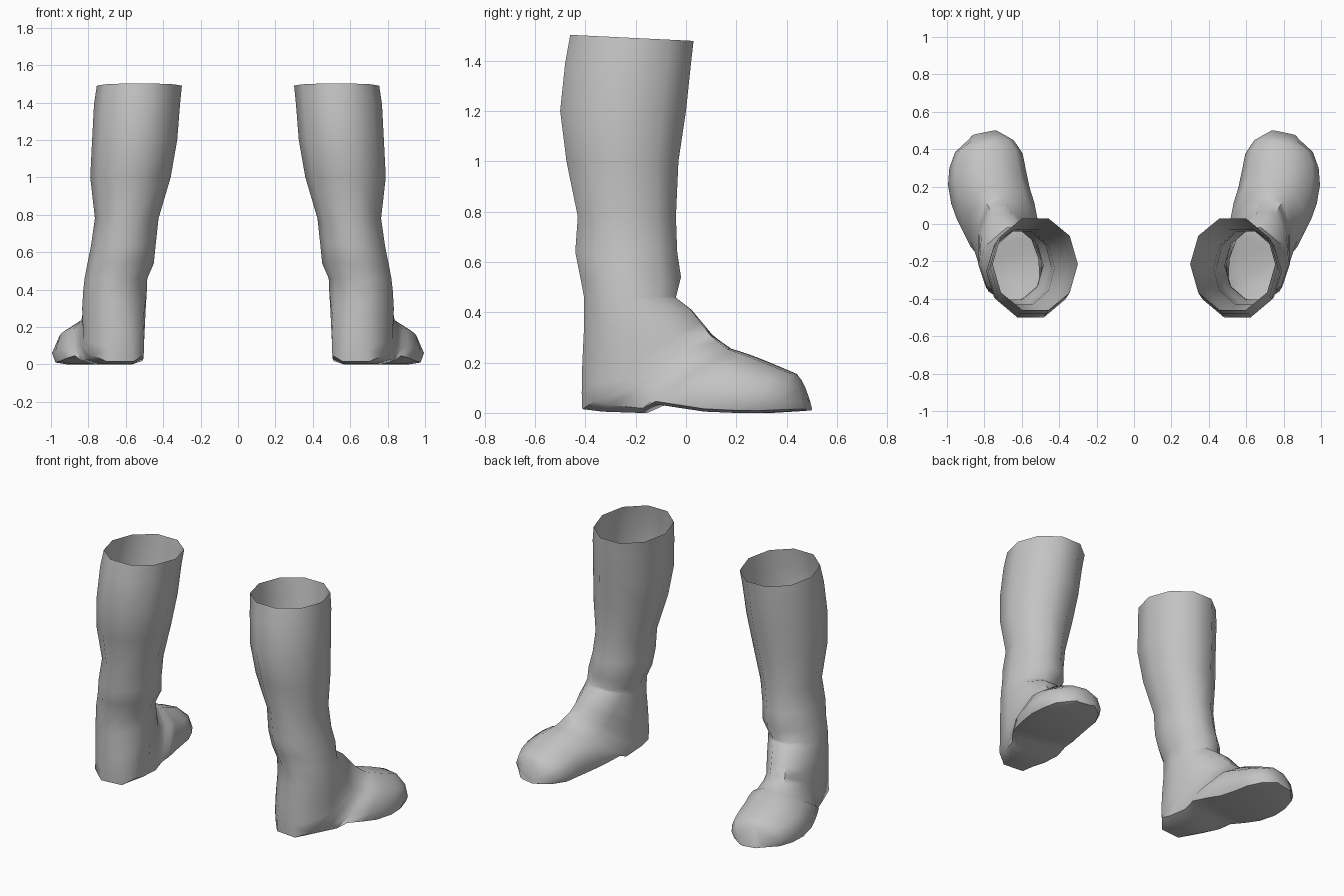
import bpy
import bmesh
import math
from mathutils import Vector

SIDES = 10

# Shaft levels: height, back y, front y, inner x, outer x
SHAFT = [
    (1.49, -.46, .03, .30, .755),
    (1.39, -.48, .02, .31, .77),
    (1.2, -.5, .0, .325, .78),
    (1.0, -.475, -.03, .36, .79),
    (.78, -.43, -.04, .425, .765),
    (.64, -.44, -.035, .44, .785),
    (.54, -.42, -.02, .45, .805),
    (.46, -.405, -.04, .485, .82),
]

# Foot sections fanning from ankle to toe:
# sole y, sole z, upper y, upper z, sole x, upper x, half width
FOOT = [
    (-.405, .34, -.03, .45, .655, .66, .17),
    (-.41, .2, .02, .41, .64, .69, .17),
    (-.41, .08, .06, .36, .63, .71, .165),
    (-.405, .015, .1, .31, .63, .73, .16),
    (-.32, .005, .13, .285, .64, .745, .165),
    (-.17, .0, .17, .255, .665, .76, .18),
    (-.1, .035, .2, .245, .69, .765, .2),
    (.0, .02, .23, .235, .725, .775, .212),
    (.1, .005, .27, .22, .76, .785, .214),
    (.22, .0, .32, .2, .785, .79, .212),
    (.32, .0, .38, .175, .79, .795, .2),
    (.41, .005, .43, .155, .8, .8, .16),
    (.49, .01, .455, .13, .8, .8, .07),
]


def section(low, high, half_width, squareness):
    """Closed ring between two points; squareness flattens the sole side and turns it out."""
    middle = low.lerp(high, .5 - .2 * squareness)
    yaw = .2 * squareness
    power = 1 - .6 * squareness
    points = []
    for i in range(SIDES):
        angle = math.tau * i / SIDES
        across, along = math.cos(angle), math.sin(angle) / math.sin(math.radians(72))
        if along < -.01:
            across = math.copysign(abs(across) ** power, across)
            along = -abs(along) ** power
        point = middle.lerp(high if along > 0 else low, abs(along))
        offset = across * half_width
        points.append(point + Vector((offset * math.cos(yaw), -offset * math.sin(yaw), 0)))
    return points


def boot_sections():
    rings = []
    for level, (z, back, front, inner, outer) in enumerate(SHAFT):
        x = (inner + outer) / 2
        tilt = .012 if level == 0 else 0
        rings.append(section(Vector((x, back, z + tilt)), Vector((x, front, z - tilt)),
                             (outer - inner) / 2, 0))
    for i, (sole_y, sole_z, top_y, top_z, sole_x, top_x, width) in enumerate(FOOT):
        rings.append(section(Vector((sole_x, sole_y, sole_z)), Vector((top_x, top_y, top_z)),
                             width, min(1, i / 6)))
    return rings


def make_boot(name, side, material):
    bm = bmesh.new()
    rings = [[bm.verts.new((p.x * side, p.y, p.z)) for p in ring] for ring in boot_sections()]
    # Skin the sections, leaving the top open
    for upper, lower in zip(rings, rings[1:]):
        for i in range(SIDES):
            j = (i + 1) % SIDES
            bm.faces.new((upper[i], lower[i], lower[j], upper[j]))
    # Close the toe
    bm.faces.new(list(reversed(rings[-1])))
    if side < 0:
        bmesh.ops.reverse_faces(bm, faces=bm.faces[:])
    mesh = bpy.data.meshes.new(name)
    bm.to_mesh(mesh)
    bm.free()
    mesh.materials.append(material)
    boot = bpy.data.objects.new(name, mesh)
    bpy.context.collection.objects.link(boot)
    bpy.ops.object.select_all(action='DESELECT')
    boot.select_set(True)
    bpy.context.view_layer.objects.active = boot
    bpy.ops.object.shade_smooth_by_angle(angle=math.radians(55))


cube = bpy.data.objects.get("Cube")
if cube:
    bpy.data.objects.remove(cube, do_unlink=True)

# Plain grey leather
grey = bpy.data.materials.new("grey_leather")
grey.use_nodes = True
colour = (.55, .55, .55, 1)
grey.diffuse_color = colour
grey.node_tree.nodes["Principled BSDF"].inputs["Base Color"].default_value = colour

make_boot("left_boot", 1, grey)
make_boot("right_boot", -1, grey)
